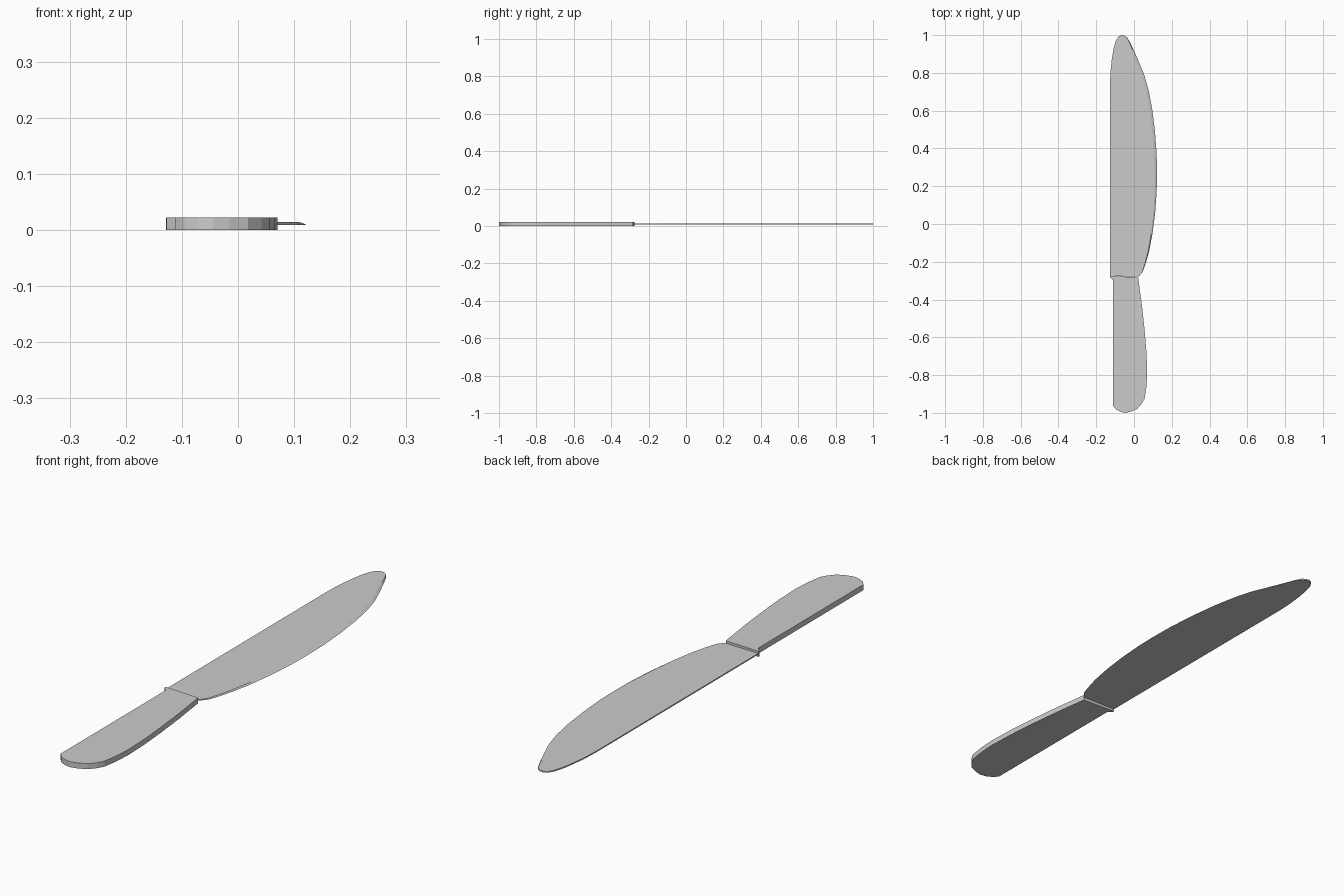
import bpy, bmesh


def slab(name, bottom, top, z0, z1):
    """Solid between two matching outlines (counter-clockwise from above)."""
    bm = bmesh.new()
    lo = [bm.verts.new((x, y, z0)) for x, y in bottom]
    hi = [bm.verts.new((x, y, z1)) for x, y in top]
    bm.faces.new(lo[::-1])
    bm.faces.new(hi)
    n = len(lo)
    for i in range(n):
        j = (i + 1) % n
        bm.faces.new((lo[i], lo[j], hi[j], hi[i]))
    bmesh.ops.recalc_face_normals(bm, faces=bm.faces)
    me = bpy.data.meshes.new(name)
    bm.to_mesh(me)
    bm.free()
    ob = bpy.data.objects.new(name, me)
    bpy.context.collection.objects.link(ob)
    return ob


# Handle: straight spine, swelling belly, small flare where it meets the blade
handle = [(-0.128, -0.275), (-0.127, -0.283), (-0.111, -0.297), (-0.111, -0.963),
          (-0.095, -0.982), (-0.07, -0.995), (-0.045, -1.0), (-0.015, -0.993),
          (0.018, -0.978), (0.042, -0.95), (0.056, -0.925), (0.066, -0.86),
          (0.07, -0.79), (0.066, -0.68), (0.056, -0.56), (0.042, -0.43),
          (0.022, -0.283)]
slab("handle", handle, handle, 0.0, 0.022)

# Blade: flat underneath, cutting edge ground on the upper side only
cutting_edge = [(0.024, -0.279), (0.045, -0.255), (0.06, -0.215), (0.08, -0.145),
                (0.098, -0.05), (0.112, 0.06), (0.12, 0.17), (0.122, 0.26),
                (0.12, 0.37), (0.111, 0.49), (0.096, 0.61), (0.077, 0.71),
                (0.054, 0.79), (0.025, 0.86), (-0.001, 0.92), (-0.022, 0.965),
                (-0.037, 0.988)]
spine = [(-0.052, 0.998), (-0.066, 1.0), (-0.082, 0.993), (-0.096, 0.972),
         (-0.108, 0.93), (-0.118, 0.87), (-0.125, 0.8), (-0.127, 0.74),
         (-0.127, -0.275)]
n = len(cutting_edge) - 1
ground = [(x - 0.014 * min(1, 2 * i / n, 4 * (n - i) / n), y)
          for i, (x, y) in enumerate(cutting_edge)]
slab("blade", cutting_edge + spine, ground + spine, 0.009, 0.014)
